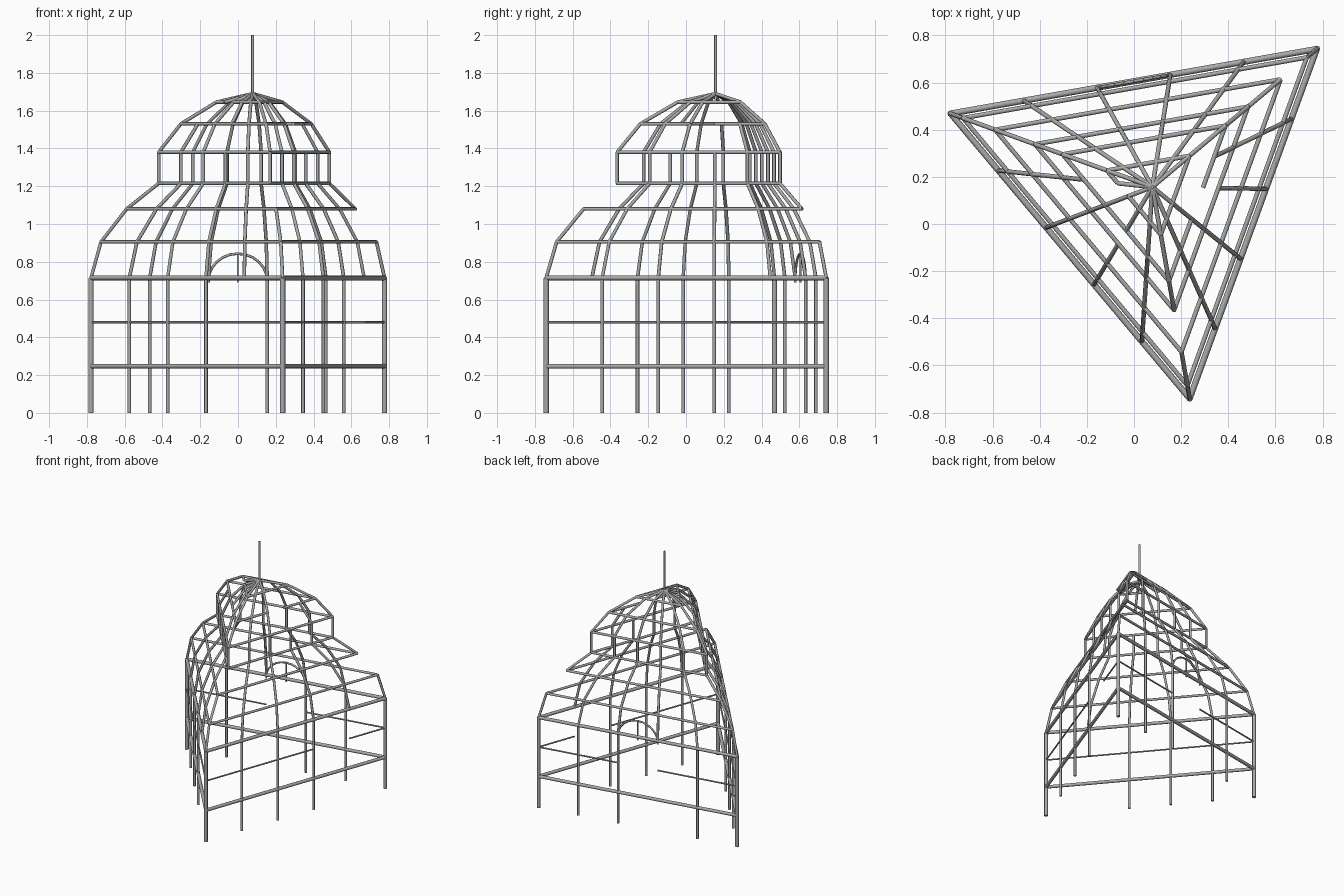
import bpy, bmesh, math
from mathutils import Vector, Matrix

cube = bpy.data.objects.get("Cube")
if cube:
    bpy.data.objects.remove(cube)

# One painted steel colour
steel = bpy.data.materials.new("light_grey_steel")
steel.use_nodes = True
colour = (0.4, 0.4, 0.4, 1)
steel.diffuse_color = colour
steel.node_tree.nodes["Principled BSDF"].inputs["Base Color"].default_value = colour

CENTRE = Vector((0.078, 0.157, 0))
CORNERS = [math.radians(a) for a in (160, 40, 280)]
BACK, RIGHT, LEFT = range(3)            # sides start at corners 160, 40, 280
BAYS = 5
BASE_R, EAVE, APEX = 0.911, 0.715, 1.69
# Roof rings as (height, corner radius)
RINGS = [(EAVE, BASE_R), (0.905, 0.855), (1.08, 0.71), (1.215, 0.53),
         (1.38, 0.53), (1.53, 0.405), (1.645, 0.205), (APEX, 0)]


def point(side, step, z, radius):
    """Point on a triangular ring, step counts bays from the side's first corner."""
    def corner(i):
        a = CORNERS[i % 3]
        return Vector((math.cos(a), math.sin(a), 0)) * radius
    p = corner(side).lerp(corner(side + 1), step / BAYS) + CENTRE
    p.z = z
    return p


def frame(name, bars, radius, sides=8):
    """Join straight tubes into one object."""
    bm = bmesh.new()
    for a, b in bars:
        d = b - a
        turn = d.to_track_quat('Z', 'Y').to_matrix().to_4x4()
        bmesh.ops.create_cone(bm, cap_ends=True, segments=sides, radius1=radius,
                              radius2=radius, depth=d.length,
                              matrix=Matrix.Translation((a + b) / 2) @ turn)
    mesh = bpy.data.meshes.new(name)
    bm.to_mesh(mesh)
    bm.free()
    obj = bpy.data.objects.new(name, mesh)
    bpy.context.collection.objects.link(obj)
    mesh.materials.append(steel)
    bpy.ops.object.select_all(action='DESELECT')
    obj.select_set(True)
    bpy.context.view_layer.objects.active = obj
    bpy.ops.object.shade_smooth_by_angle(angle=math.radians(50))


def ring(z, radius, gaps=()):
    """Bars round a ring, leaving out (side, bay) gaps."""
    bars = []
    for s in range(3):
        cuts = [b for b in range(BAYS) if (s, b) in gaps]
        start = 0
        for c in cuts + [BAYS]:
            if c > start:
                bars.append((point(s, start, z, radius), point(s, c, z, radius)))
            start = c + 1
    return bars


# Posts; the doorway and two other places have none
no_post = {(BACK, 2), (RIGHT, 1), (LEFT, 1)}
corner_posts, wall_posts = [], []
for s in range(3):
    for k in range(BAYS):
        if (s, k) not in no_post:
            post = (point(s, k, 0, BASE_R), point(s, k, EAVE, BASE_R))
            (wall_posts if k else corner_posts).append(post)
frame("corner_posts", corner_posts, 0.014)
frame("wall_posts", wall_posts, 0.0095)

# Wall rails
frame("eave_beam", ring(EAVE, BASE_R), 0.013)
frame("lower_rail", ring(0.247, BASE_R), 0.013)
frame("thin_middle_rail", ring(0.48, BASE_R, {(BACK, 2), (RIGHT, 1)}), 0.006)

# Roof rings, with open bays
ring_gaps = {5: {(RIGHT, 2)}, 6: {(LEFT, 3)}}
for i, (z, r) in enumerate(RINGS[1:-1], 1):
    frame(f"roof_ring_{i}", ring(z, r, ring_gaps.get(i, ())), 0.0095)

# Roof ribs; each gap lists the levels left open on that rib
rib_gaps = {(RIGHT, 0): {1}, (LEFT, 0): {2}, (LEFT, 4): {5}, (LEFT, 2): {4},
            (RIGHT, 2): {4, 5, 6}, (RIGHT, 1): {5, 6}}
ribs = []
for s in range(3):
    for k in range(BAYS):
        for i in range(len(RINGS) - 1):
            if i not in rib_gaps.get((s, k), ()):
                ribs.append((point(s, k, *RINGS[i]), point(s, k, *RINGS[i + 1])))
frame("roof_ribs", ribs, 0.0095)

# Arch over the doorway, with a centre spoke
def arch_point(step, z):
    return point(BACK, step, z, BASE_R)

arc = [arch_point(2, 0.69)]
for n in range(13):
    t = math.pi * n / 12
    arc.append(arch_point(2.5 - 0.5 * math.cos(t), 0.7 + 0.143 * math.sin(t)))
arc.append(arch_point(3, 0.69))
frame("door_arch", list(zip(arc, arc[1:])), 0.007)
frame("arch_spoke", [(arch_point(2.5, 0.69), arch_point(2.5, 0.843))], 0.005)

# Spire
frame("spire", [(CENTRE + Vector((0, 0, 1.66)), CENTRE + Vector((0, 0, 2)))], 0.008)
